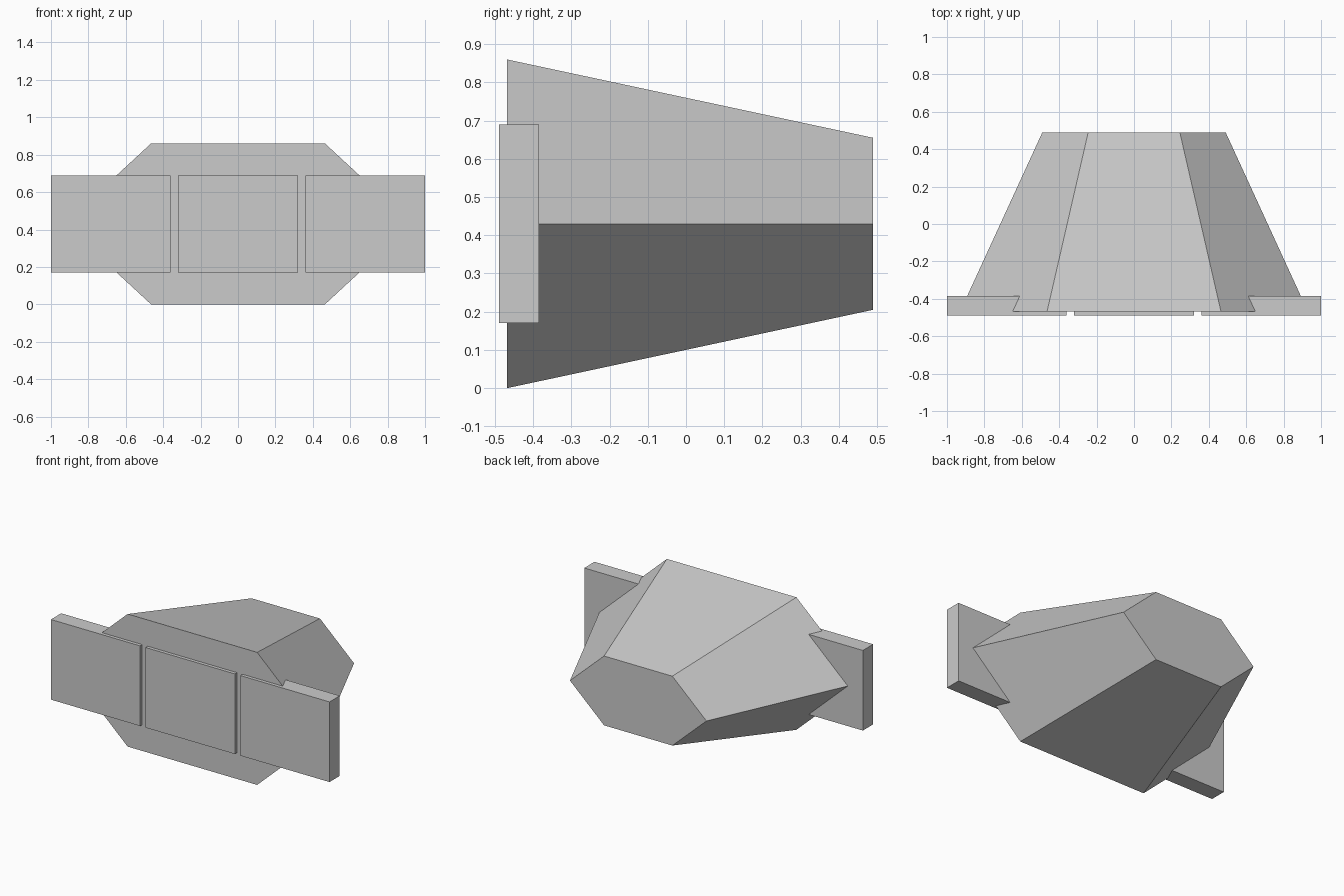
import bpy
import bmesh

cube = bpy.data.objects.get("Cube")
if cube:
    bpy.data.objects.remove(cube, do_unlink=True)

GREY = (0.6, 0.6, 0.6, 1.0)
grey = bpy.data.materials.new("plain grey")
grey.use_nodes = True
grey.diffuse_color = GREY
grey.node_tree.nodes["Principled BSDF"].inputs["Base Color"].default_value = GREY


def finish(name, bm):
    bmesh.ops.recalc_face_normals(bm, faces=bm.faces)
    mesh = bpy.data.meshes.new(name)
    bm.to_mesh(mesh)
    bm.free()
    mesh.materials.append(grey)
    obj = bpy.data.objects.new(name, mesh)
    bpy.context.collection.objects.link(obj)
    return obj


def hexagon(bm, half_width, half_height, y, z):
    # Points left and right, flat edges top and bottom
    w, h = half_width, half_height
    outline = [(w, 0), (w / 2, h), (-w / 2, h), (-w, 0), (-w / 2, -h), (w / 2, -h)]
    return [bm.verts.new((px, y, z + pz)) for px, pz in outline]


def box(name, x0, x1):
    # Front plates share the same depth and height
    y0, y1, z0, z1 = -0.49, -0.385, 0.17, 0.69
    bm = bmesh.new()
    bmesh.ops.create_cube(bm, size=1)
    bmesh.ops.scale(bm, vec=(x1 - x0, y1 - y0, z1 - z0), verts=bm.verts)
    bmesh.ops.translate(bm, vec=((x0 + x1) / 2, (y0 + y1) / 2, (z0 + z1) / 2),
                        verts=bm.verts)
    return finish(name, bm)


# Tapered six-sided body
bm = bmesh.new()
front = hexagon(bm, 0.93, 0.43, -0.468, 0.43)
back = hexagon(bm, 0.49, 0.225, 0.49, 0.43)
bm.faces.new(front)
bm.faces.new(back)
for i in range(len(front)):
    j = (i + 1) % len(front)
    bm.faces.new((front[i], front[j], back[j], back[i]))
finish("tapered_body", bm)

# Row of three front plates with narrow gaps
box("centre_plate", -0.32, 0.32)
box("left_plate", 0.36, 1.0)
box("right_plate", -1.0, -0.36)
